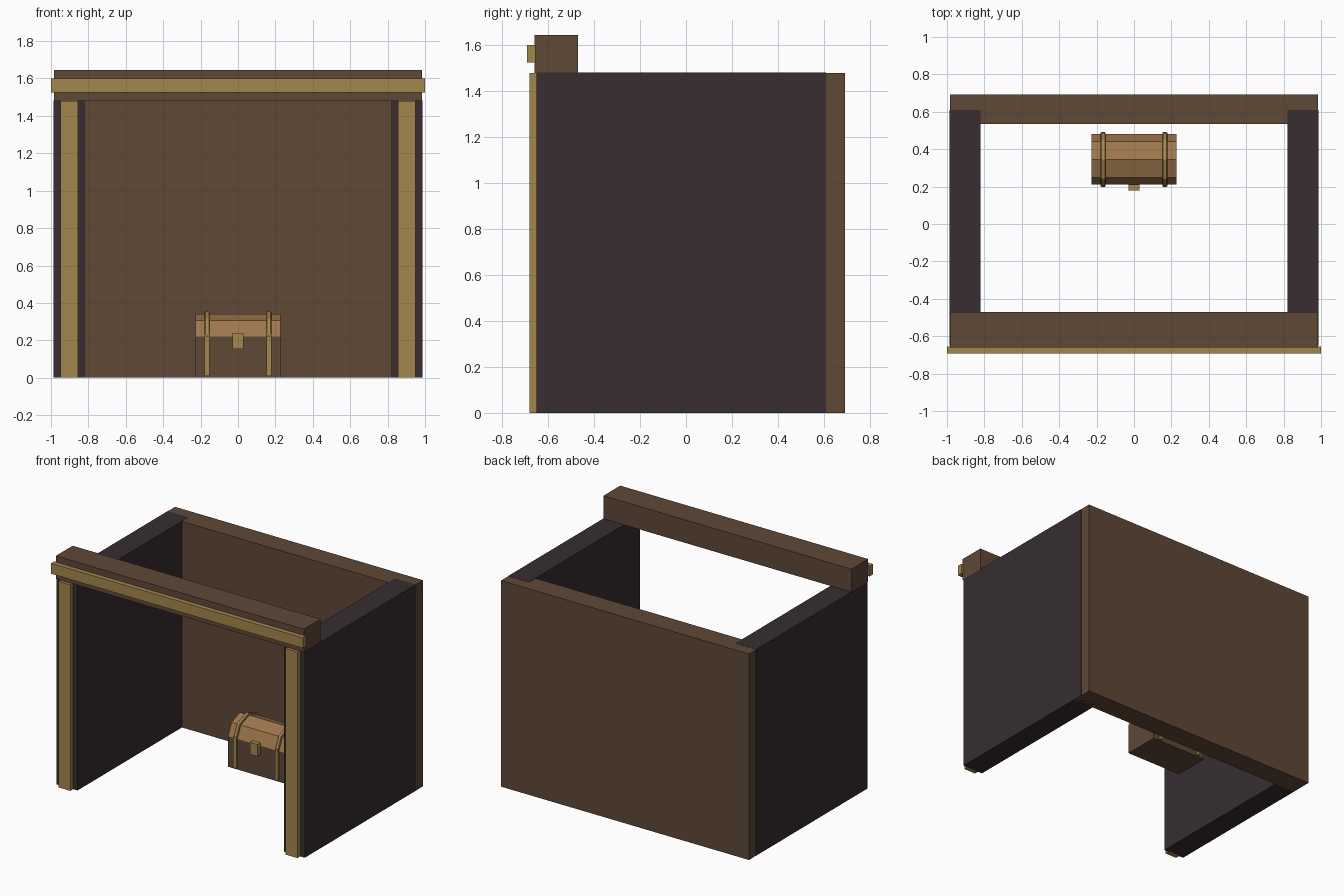
import bpy
import bmesh
import math

default = bpy.data.objects.get("Cube")
if default:
    bpy.data.objects.remove(default, do_unlink=True)


def material(name, rgb):
    mat = bpy.data.materials.new(name)
    mat.use_nodes = True
    color = (*rgb, 1)
    mat.diffuse_color = color
    mat.node_tree.nodes["Principled BSDF"].inputs["Base Color"].default_value = color
    return mat


BROWN = material("dark_brown_wood", (0.114, 0.065, 0.037))
GOLD = material("aged_gold", (0.367, 0.242, 0.072))
DARK = material("charcoal_wall", (0.038, 0.027, 0.030))
TAN = material("tan_wood", (0.337, 0.184, 0.072))


def finish(name, bm, mat):
    bmesh.ops.recalc_face_normals(bm, faces=bm.faces)
    mesh = bpy.data.meshes.new(name)
    bm.to_mesh(mesh)
    bm.free()
    mesh.materials.append(mat)
    obj = bpy.data.objects.new(name, mesh)
    bpy.context.collection.objects.link(obj)
    return obj


def box(name, mat, xs, ys, zs):
    bm = bmesh.new()
    bmesh.ops.create_cube(bm, size=1)
    for v in bm.verts:
        for i, (lo, hi) in enumerate((xs, ys, zs)):
            v.co[i] = lo if v.co[i] < 0 else hi
    return finish(name, bm, mat)


def extrude_x(name, mat, profile, x0, x1):
    """Extrude a closed (y, z) outline along x."""
    bm = bmesh.new()
    face = bm.faces.new([bm.verts.new((x0, y, z)) for y, z in profile])
    new = bmesh.ops.extrude_face_region(bm, geom=[face])["geom"]
    verts = [g for g in new if isinstance(g, bmesh.types.BMVert)]
    bmesh.ops.translate(bm, verts=verts, vec=(x1 - x0, 0, 0))
    return finish(name, bm, mat)


def arch(ry, rz):
    """Four-sided half round over the chest rim, from front to back."""
    angles = [math.pi * i / 4 for i in range(5)]
    return [(CHEST_Y - ry * math.cos(a), RIM + rz * math.sin(a)) for a in angles]


# Stall walls and beam
H = 1.48
box("back_wall", BROWN, (-0.985, 0.985), (0.535, 0.693), (0, H))
box("front_beam", BROWN, (-0.985, 0.985), (-0.66, -0.47), (H, 1.645))
box("beam_trim", GOLD, (-1, 1), (-0.693, -0.656), (1.525, 1.60))
for side, s in (("left", 1), ("right", -1)):
    box(side + "_wall", DARK, sorted((s * 0.82, s * 0.986)), (-0.65, 0.61), (0, H + 0.001))
    box(side + "_post_trim", GOLD, sorted((s * 0.855, s * 0.95)), (-0.682, -0.645), (0, H))

# Chest body and faceted lid
CHEST_Y, RIM = 0.345, 0.22
box("chest_body", BROWN, (-0.226, 0.226), (0.21, 0.48), (0.001, RIM))
extrude_x("chest_lid", TAN, arch(0.135, 0.12), -0.226, 0.226)
box("chest_latch", GOLD, (-0.03, 0.03), (0.178, 0.212), (0.155, 0.24))

# Chest straps, front, back and over the lid
for side, s in (("left", 1), ("right", -1)):
    x = s * 0.165
    for end, ys in (("front", (0.2, 0.212)), ("back", (0.478, 0.49))):
        box(f"{side}_{end}_strap", GOLD, (x - 0.013, x + 0.013), ys, (0.01, 0.235))
    band = arch(0.148, 0.135) + arch(0.13, 0.115)[::-1]
    strap = extrude_x(side + "_lid_strap", GOLD, band, x - 0.013, x + 0.013)
    bevel = strap.modifiers.new("bevel", "BEVEL")
    bevel.width = 0.004
    bevel.segments = 1
